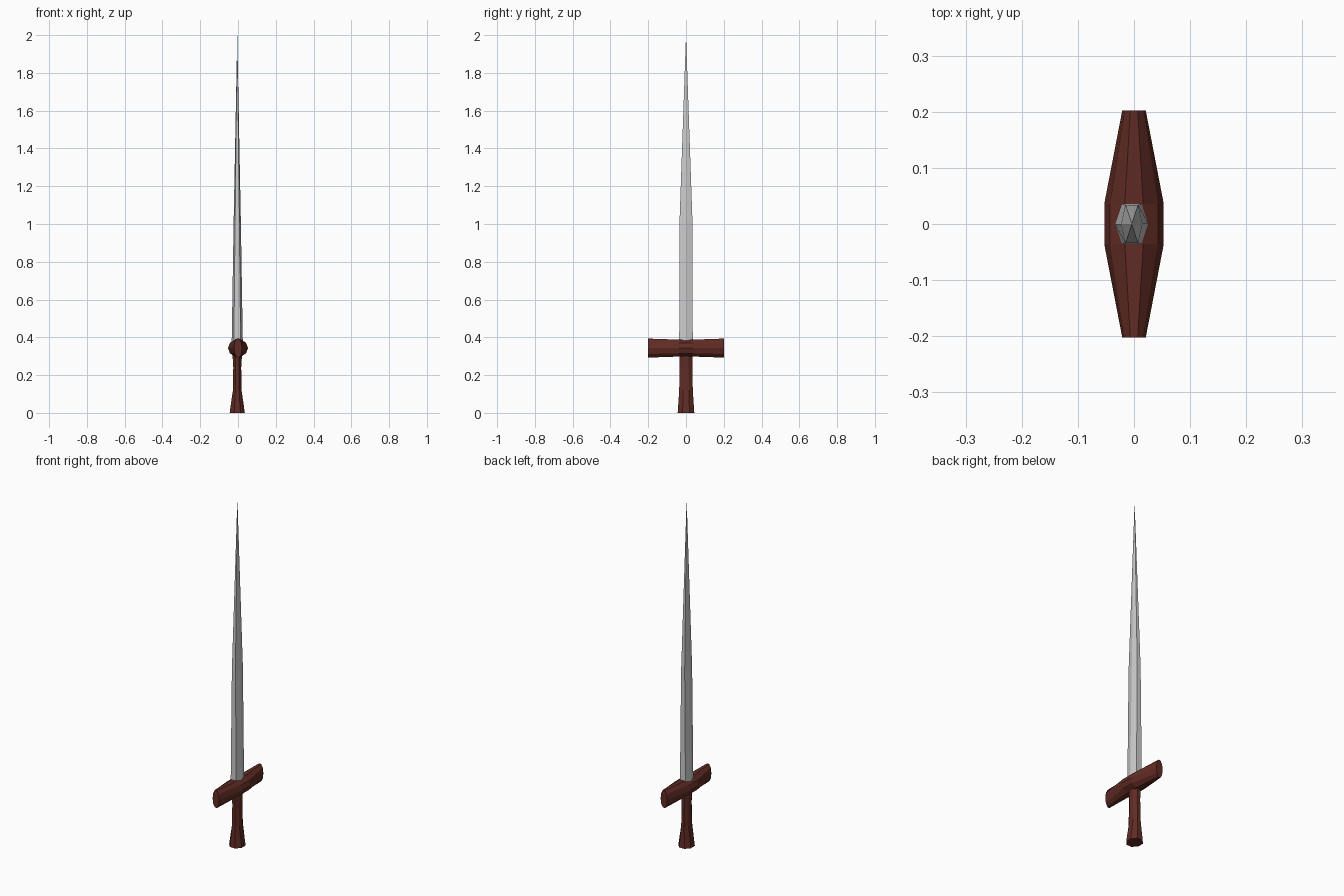
import bpy, bmesh
from math import sin, cos, pi

if "Cube" in bpy.data.objects:
    bpy.data.objects.remove(bpy.data.objects["Cube"])


def make_material(name, color):
    mat = bpy.data.materials.new(name)
    mat.diffuse_color = color
    mat.use_nodes = True
    mat.node_tree.nodes["Principled BSDF"].inputs["Base Color"].default_value = mat.diffuse_color
    return mat


def loft(name, rings, tip=None, mat=None):
    """Skin a list of equal-length point rings, with an optional apex."""
    bm = bmesh.new()
    loops = [[bm.verts.new(p) for p in ring] for ring in rings]
    n = len(loops[0])
    for a, b in zip(loops, loops[1:]):
        for i in range(n):
            j = (i + 1) % n
            bm.faces.new((a[i], a[j], b[j], b[i]))
    bm.faces.new(loops[0][::-1])
    if tip:
        apex = bm.verts.new(tip)
        for i in range(n):
            bm.faces.new((loops[-1][i], loops[-1][(i + 1) % n], apex))
    else:
        bm.faces.new(loops[-1])
    bmesh.ops.recalc_face_normals(bm, faces=bm.faces[:])
    mesh = bpy.data.meshes.new(name)
    bm.to_mesh(mesh)
    bm.free()
    obj = bpy.data.objects.new(name, mesh)
    bpy.context.collection.objects.link(obj)
    if mat:
        mesh.materials.append(mat)
    return obj


def polygon(n, ru, rv, start=0.0):
    """Ellipse-like polygon as (u, v) pairs."""
    return [(ru * cos(start + 2 * pi * i / n), rv * sin(start + 2 * pi * i / n))
            for i in range(n)]


wood = make_material("dark_red_wood", (0.12, 0.025, 0.018, 1))
AXIS_X = -0.004  # blade and grip sit slightly off the guard centre

# Blade: six-sided section, straight then tapering to a point
blade_rings = []
for z, hx, hy in [(0.34, 0.030, 0.036), (1.02, 0.019, 0.034)]:
    section = [(hx, 0), (hx * 0.6, hy), (-hx * 0.6, hy),
               (-hx, 0), (-hx * 0.6, -hy), (hx * 0.6, -hy)]
    blade_rings.append([(AXIS_X + x, y, z) for x, y in section])
loft("blade", blade_rings, tip=(AXIS_X, 0, 2.0))

# Crossguard: ten-sided bar along y, wide in the middle and narrow at the ends
guard_rings = []
for y, hx, hz in [(-0.202, 0.021, 0.053), (-0.036, 0.053, 0.047),
                  (0.036, 0.053, 0.047), (0.202, 0.021, 0.053)]:
    guard_rings.append([(x, y, 0.343 + z) for x, z in polygon(10, hx, hz)])
loft("crossguard", guard_rings, mat=wood)

# Grip: eight-sided handle flaring out at the base
K = 1 / cos(pi / 8)
grip_rings = []
for z, hx, hy in [(0, 0.040, 0.044), (0.03, 0.036, 0.042), (0.12, 0.023, 0.036),
                  (0.24, 0.021, 0.034), (0.32, 0.026, 0.034)]:
    grip_rings.append([(AXIS_X + x, y, z)
                       for x, y in polygon(8, hx * K, hy * K, pi / 8)])
loft("grip", grip_rings, mat=wood)
